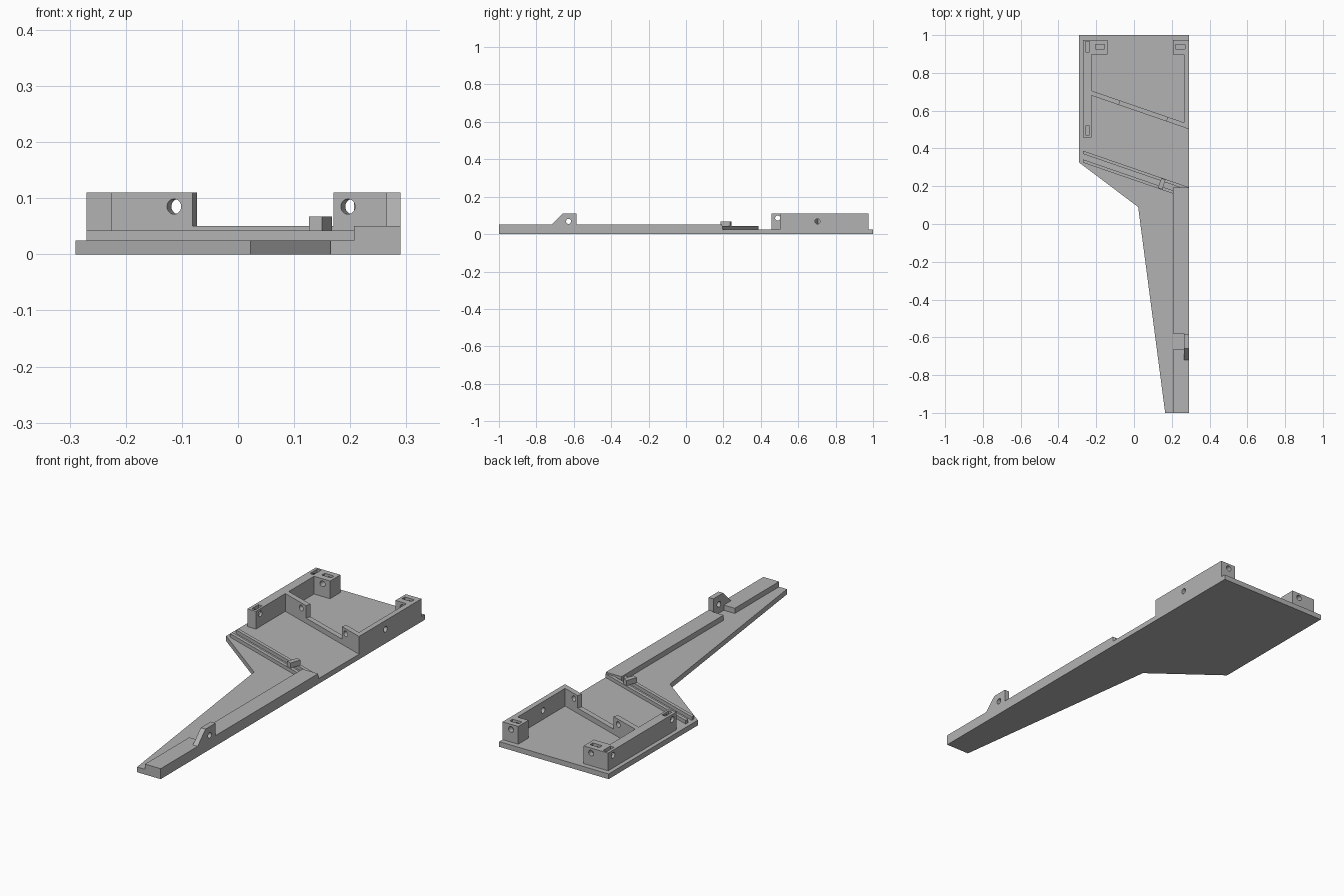
import bpy, bmesh, math
from mathutils import Matrix, Vector

cube = bpy.data.objects.get("Cube")
if cube:
    bpy.data.objects.remove(cube)

grey = bpy.data.materials.new("plain grey")
grey.use_nodes = True
colour = (0.45, 0.45, 0.45, 1)
grey.diffuse_color = colour
grey.node_tree.nodes["Principled BSDF"].inputs["Base Color"].default_value = colour

FLOOR, RAIL, RIDGE, TOP = 0.025, 0.05, 0.042, 0.11
SLOPE = -0.345
U = Vector((1, SLOPE, 0)).normalized()      # along the slanted walls
V = Vector((-U.y, U.x, 0))                  # across the slanted walls


def make(name, bm):
    bmesh.ops.recalc_face_normals(bm, faces=bm.faces)
    mesh = bpy.data.meshes.new(name)
    bm.to_mesh(mesh)
    bm.free()
    mesh.materials.append(grey)
    obj = bpy.data.objects.new(name, mesh)
    bpy.context.collection.objects.link(obj)
    return obj


def prism(name, points, low, high):
    """Extrude a plan outline from one height to another."""
    bm = bmesh.new()
    face = bm.faces.new([bm.verts.new((x, y, low)) for x, y in points])
    top = bmesh.ops.extrude_face_region(bm, geom=[face])["geom"]
    verts = [g for g in top if isinstance(g, bmesh.types.BMVert)]
    bmesh.ops.translate(bm, vec=(0, 0, high - low), verts=verts)
    return make(name, bm)


def rect(x0, x1, y0, y1):
    return [(x0, y0), (x1, y0), (x1, y1), (x0, y1)]


def hole(centre, axis, length):
    """Round bolt-hole cutter along an axis."""
    bm = bmesh.new()
    turn = Vector(axis).to_track_quat("Z", "Y").to_matrix().to_4x4()
    bmesh.ops.create_cone(bm, cap_ends=True, segments=24, radius1=0.0135,
                          radius2=0.0135, depth=length,
                          matrix=Matrix.Translation(centre) @ turn)
    return make("hole_cutter", bm)


def slot(x, y, sx, sy):
    """Nut slot cutter, open at the top."""
    return prism("slot_cutter", rect(x - sx / 2, x + sx / 2, y - sy / 2, y + sy / 2),
                 0.06, TOP + 0.02)


def cut(obj, *cutters):
    bpy.context.view_layer.objects.active = obj
    for c in cutters:
        c.hide_render = True
        mod = obj.modifiers.new("cut", "BOOLEAN")
        mod.operation, mod.solver, mod.object = "DIFFERENCE", "EXACT", c
        bpy.ops.object.modifier_apply(modifier=mod.name)
        bpy.data.objects.remove(c)


def slanted(x0, x1, y_front, x_ref, width, square=(False, False)):
    """Plan of a slanted strip; square ends are cut across the strip."""
    def y(x):
        return y_front + SLOPE * (x - x_ref)
    shift = [width * V.x * U.x if s else 0 for s in square]
    b0, b1 = x0 + shift[0], x1 + shift[1]
    return [(x0, y(x0)), (x1, y(x1)), (b1, y(b1) + width), (b0, y(b0) + width)]


# Base plate
prism("base_plate", [(-0.29, 1), (-0.29, 0.325), (0.022, 0.09), (0.165, -1),
                     (0.29, -1), (0.29, 1)], 0, FLOOR)

# Long side rail, notched beside the lug
prism("side_rail", [(0.207, -1), (0.29, -1), (0.29, -0.58), (0.29, 0.193), (0.207, 0.193),
                    (0.207, -0.58), (0.265, -0.58), (0.265, -0.665), (0.207, -0.665)],
      FLOOR, RAIL)

# Upright lug with a chamfered front and a bolt hole
bm = bmesh.new()
profile = [(-0.72, RAIL), (-0.66, TOP), (-0.585, TOP), (-0.585, FLOOR), (-0.72, FLOOR)]
side = bm.faces.new([bm.verts.new((0.265, y, z)) for y, z in profile])
ext = bmesh.ops.extrude_face_region(bm, geom=[side])["geom"]
bmesh.ops.translate(bm, vec=(0.025, 0, 0),
                    verts=[g for g in ext if isinstance(g, bmesh.types.BMVert)])
cut(make("rail_lug", bm), hole((0.277, -0.628, 0.068), (1, 0, 0), 0.1))

# Left L-shaped bracket
left = prism("left_bracket", [(-0.27, 0.457), (-0.225, 0.457), (-0.225, 0.897),
                              (-0.14, 0.897), (-0.14, 0.975), (-0.27, 0.975)], FLOOR, TOP)
cut(left,
    slot(-0.246, 0.938, 0.02, 0.055), slot(-0.246, 0.495, 0.02, 0.05),
    slot(-0.18, 0.938, 0.05, 0.022),
    hole((-0.25, 0.49, 0.086), (1, 0, 0), 0.1),
    hole((-0.27, 0.938, 0.086), (1, 0, 0), 0.06),
    hole((-0.18, 0.938, 0.086), (0, 1, 0), 0.2))

# Right bracket with its side wall, front end following the slant
right = prism("right_bracket", [(0.265, 0.511), (0.29, 0.502), (0.29, 0.975),
                                (0.207, 0.975), (0.207, 0.897), (0.265, 0.897)], FLOOR, TOP)
cut(right, slot(0.245, 0.938, 0.05, 0.022),
    hole((0.245, 0.938, 0.086), (0, 1, 0), 0.2),
    hole((0.277, 0.703, 0.068), (1, 0, 0), 0.1))

# Low slanted wall with a raised, drilled tab at each end
prism("slanted_wall", slanted(-0.225, 0.265, 0.68, -0.225, 0.026), FLOOR, RAIL)
for name, x0, x1, square, hx in (
        ("left_tab", -0.225, -0.081, (False, True), -0.11),
        ("right_tab", 0.17, 0.265, (True, False), 0.2)):
    tab = prism(name, slanted(x0, x1, 0.68, -0.225, 0.026, square), RAIL, TOP)
    hy = 0.693 + SLOPE * (hx + 0.225)
    cut(tab, hole((hx, hy, 0.085), V, 0.1))

# Pair of thin slanted ridges
prism("back_ridge", slanted(-0.27, 0.29, 0.371, -0.27, 0.017), FLOOR, RIDGE)
prism("front_ridge", slanted(-0.27, 0.207, 0.325, -0.27, 0.017), FLOOR, RIDGE)

# Small clip bridging the ridges
mid = Vector((0.147, 0.213, 0))
corners = [mid + U * a * 0.012 + V * b * 0.027 for a, b in ((-1, -1), (1, -1), (1, 1), (-1, 1))]
prism("ridge_clip", [(c.x, c.y) for c in corners], RIDGE, 0.067)
